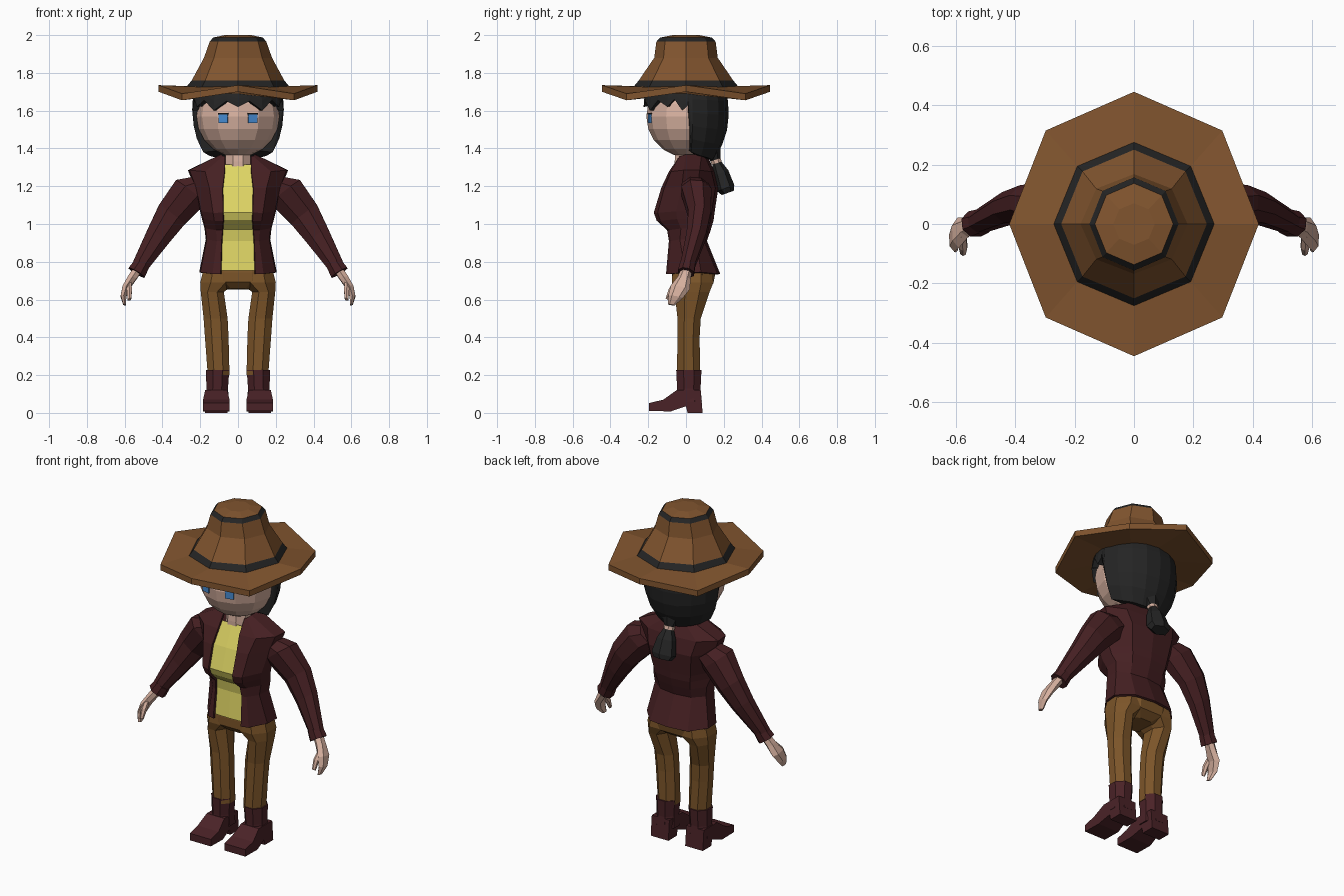
import bpy, bmesh
from math import sin, cos, pi, radians
from mathutils import Vector

if "Cube" in bpy.data.objects:
    bpy.data.objects.remove(bpy.data.objects["Cube"])


def make_material(name, r, g, b):
    m = bpy.data.materials.new(name)
    m.use_nodes = True
    m.diffuse_color = (r, g, b, 1)
    m.node_tree.nodes["Principled BSDF"].inputs["Base Color"].default_value = (r, g, b, 1)
    return m


FELT = make_material("hat_brown", .22, .09, .028)
PANTS = make_material("trouser_brown", .2, .09, .022)
MAROON = make_material("jacket_maroon", .06, .014, .016)
LEATHER = make_material("boot_maroon", .068, .016, .02)
BLACK = make_material("hair_black", .018, .018, .018)
SKIN = make_material("skin", .68, .44, .35)
YELLOW = make_material("shirt_yellow", .74, .67, .13)
BLUE = make_material("eye_blue", .06, .25, .62)


def finish(name, bm, mats, mirror=False, thickness=0):
    bmesh.ops.recalc_face_normals(bm, faces=bm.faces[:])
    mesh = bpy.data.meshes.new(name)
    bm.to_mesh(mesh)
    bm.free()
    for m in mats:
        mesh.materials.append(m)
    ob = bpy.data.objects.new(name, mesh)
    bpy.context.collection.objects.link(ob)
    if mirror:
        ob.modifiers.new("mirror", "MIRROR")
    if thickness:
        mod = ob.modifiers.new("solidify", "SOLIDIFY")
        mod.thickness, mod.offset = thickness, 0
    return ob


def skin_rows(name, rows, mats, ring=True, mirror=False, thickness=0, bands=()):
    """Join rows of points with quads; rings are capped; bands use the second material."""
    bm = bmesh.new()
    vs = [[bm.verts.new(p) for p in row] for row in rows]
    n = len(rows[0])
    for i in range(len(vs) - 1):
        for j in range(n if ring else n - 1):
            k = (j + 1) % n
            f = bm.faces.new((vs[i][j], vs[i][k], vs[i + 1][k], vs[i + 1][j]))
            f.material_index = int(i in bands)
    if ring:
        bm.faces.new(vs[0])
        bm.faces.new(vs[-1])
    return finish(name, bm, mats, mirror, thickness)


def loft(name, stops, mat, sides=8, mirror=False, axis=None):
    """Sweep flat-sided ovals (x, y, z, half width, half depth) along one axis."""
    d = Vector(axis) if axis else Vector(stops[-1][:3]) - Vector(stops[0][:3])
    d.normalize()
    u = Vector((0, 1, 0)).cross(d).normalized()
    v = d.cross(u)
    grow = 1 / cos(pi / sides)
    rows = []
    for x, y, z, a, b in stops:
        row = []
        for j in range(sides):
            t = 2 * pi * (j + .5) / sides
            row.append(Vector((x, y, z)) + (u * a * cos(t) + v * b * sin(t)) * grow)
        rows.append(row)
    return skin_rows(name, rows, [mat], mirror=mirror)


UP = (0, 0, 1)

# Hat: eight-sided, brim dips at the diagonals
hat = [(.2, .2, 1.69, 0), (.42, .445, 1.7, .045), (.42, .445, 1.735, .045),
       (.27, .275, 1.73, .005), (.245, .25, 1.76, 0), (.18, .168, 1.88, 0),
       (.15, .157, 1.965, 0), (.132, .137, 1.987, 0), (.07, .07, 2, 0)]
rows = [[(rx * cos(j * pi / 4), ry * sin(j * pi / 4), z - dip * (j % 2))
         for j in range(8)] for rx, ry, z, dip in hat]
skin_rows("hat", rows, [FELT, BLACK], bands=(3, 6))

# Head and neck
bm = bmesh.new()
bmesh.ops.create_uvsphere(bm, u_segments=12, v_segments=10, radius=1)
for v in bm.verts:
    v.co = (v.co.x * .22, v.co.y * .21, 1.57 + v.co.z * .215)
finish("head", bm, [SKIN])
loft("neck", [(0, .01, 1.22, .075, .07), (0, .005, 1.33, .065, .065),
              (0, .01, 1.45, .065, .06)], SKIN)


# Eyes and lashes: thin plates on the face
def face_plate(name, z, width, height, mat):
    bm = bmesh.new()
    bmesh.ops.create_cube(bm, size=1)
    t = radians(14)
    for v in bm.verts:
        x, y = v.co.x * width, v.co.y * .009
        v.co = (.078 + x * cos(t) - y * sin(t), -.192 + x * sin(t) + y * cos(t), z + v.co.z * height)
    finish(name, bm, [mat], mirror=True)


face_plate("eyes", 1.558, .048, .044, BLUE)
face_plate("lashes", 1.584, .056, .008, BLACK)

# Hair: shell with a jagged fringe (angle from the front, lower edge)
fringe = [(0, 1.62), (15, 1.65), (32, 1.6), (48, 1.655), (64, 1.62), (74, 1.66),
          (85, 1.6), (93, 1.63), (99, 1.38), (120, 1.36), (140, 1.35), (160, 1.34), (180, 1.34)]
shape = [(1.34, .66), (1.4, .83), (1.48, .97), (1.58, 1.02), (1.66, 1), (1.73, .9)]


def hair_scale(z):
    for (z0, s0), (z1, s1) in zip(shape, shape[1:]):
        if z <= z1:
            return s0 + (s1 - s0) * (z - z0) / (z1 - z0)
    return shape[-1][1]


rows = []
for deg, low in fringe:
    a = radians(deg)
    row = []
    for i in range(6):
        z = 1.73 + (low - 1.73) * i / 5
        s = hair_scale(z)
        row.append((.24 * s * sin(a), -.222 * s * cos(a), z))
    x, y, z = row[-1]
    rows.append(row + [(x * .5, y * .5, z + .01)])
skin_rows("hair", rows, [BLACK], ring=False, mirror=True)

# Ponytail and its tie
loft("ponytail", [(0, .14, 1.39, .05, .04), (0, .16, 1.33, .022, .02), (0, .185, 1.27, .05, .036),
                  (0, .21, 1.19, .066, .042), (0, .222, 1.165, .05, .03)], BLACK, sides=6)
loft("hair_tie", [(0, .157, 1.34, .03, .028), (0, .163, 1.322, .03, .028)], SKIN)

# Jacket body: height, front, back, half width, opening
body = [(1.355, -.03, .11, .09, .068), (1.275, -.085, .145, .26, .07),
        (1.19, -.125, .165, .225, .08), (1.06, -.165, .145, .195, .078),
        (1.02, -.15, .14, .185, .076), (.97, -.095, .125, .172, .08),
        (.91, -.085, .105, .165, .085), (.735, -.1, .175, .2, .09)]
rows = []
for z, front, back, w, gap in body:
    mid = (front + back) / 2
    rows.append([(gap, front, z), (max(gap + .01, w * .66), front * .88, z),
                 (w * .97, mid - .04, z + .008), (w, mid + .04, z + .008),
                 (w * .62, back - .015, z), (0, back, z)])
skin_rows("jacket", rows, [MAROON], ring=False, mirror=True, thickness=.012)

# Shirt: panel behind the jacket opening
rows = [[(0, f + .012, z), (gap + .03, f + .016, z)]
        for z, f, b, w, gap in [(1.315, -.068, 0, 0, .065)] + body[2:-1] + [(.755, -.1, 0, 0, .09)]]
skin_rows("shirt", rows, [YELLOW], ring=False, mirror=True)

# Sleeves with cuffs
loft("sleeves", [(.19, .05, 1.2, .075, .07), (.25, .055, 1.17, .1, .08), (.35, .072, 1.05, .085, .06),
                 (.42, .055, .94, .068, .052), (.525, .005, .768, .042, .037)], MAROON, mirror=True)
loft("cuffs", [(.508, .01, .79, .043, .04), (.537, 0, .742, .049, .043)], MAROON, mirror=True)

# Hands
loft("palms", [(.53, .005, .76, .024, .026), (.56, -.01, .715, .024, .03), (.592, -.03, .665, .02, .045),
               (.607, -.055, .615, .015, .034), (.6, -.078, .572, .008, .016)],
     SKIN, sides=6, mirror=True, axis=(.25, -.2, -1))
loft("thumbs", [(.58, -.03, .7, .014, .016), (.575, -.075, .65, .014, .016),
                (.575, -.098, .6, .009, .01)], SKIN, sides=6, mirror=True)

# Trousers
loft("hips", [(0, .035, .8, .16, .1), (0, .04, .74, .185, .115), (0, .035, .69, .18, .11),
              (0, .03, .655, .09, .07)], PANTS, sides=8)
legs = [(.77, .01, .18, -.07, .14), (.69, .01, .2, -.075, .145), (.64, .075, .197, -.06, .125),
        (.5, .055, .182, -.045, .078), (.4, .05, .175, -.045, .072), (.2, .045, .16, -.048, .075)]
loft("trouser_legs", [((a + b) / 2, (f + k) / 2, z, (b - a) / 2, (k - f) / 2)
                      for z, a, b, f, k in legs], PANTS, mirror=True, axis=UP)

# Boots: shaft and a side profile extruded across the foot
loft("boot_shafts", [(.112, .018, .06, .064, .066), (.11, .015, .13, .057, .062),
                     (.108, .015, .228, .062, .067)], LEATHER, mirror=True, axis=UP)
side = [(-.195, .01), (-.195, .052), (-.12, .07), (-.05, .12), (.078, .12), (.088, 0),
        (.008, 0), (0, .035), (-.08, .008)]
bm = bmesh.new()
sole = bm.faces.new([bm.verts.new((-.07, y, z)) for y, z in side])
out = bmesh.ops.extrude_face_region(bm, geom=[sole], use_keep_orig=True)
for v in out["geom"]:
    if isinstance(v, bmesh.types.BMVert):
        v.co.x = .07
for v in bm.verts:
    v.co.x = .115 + v.co.x * (.84 if v.co.z > .1 or v.co.y > -.01 else 1)
finish("boot_feet", bm, [LEATHER], mirror=True)
